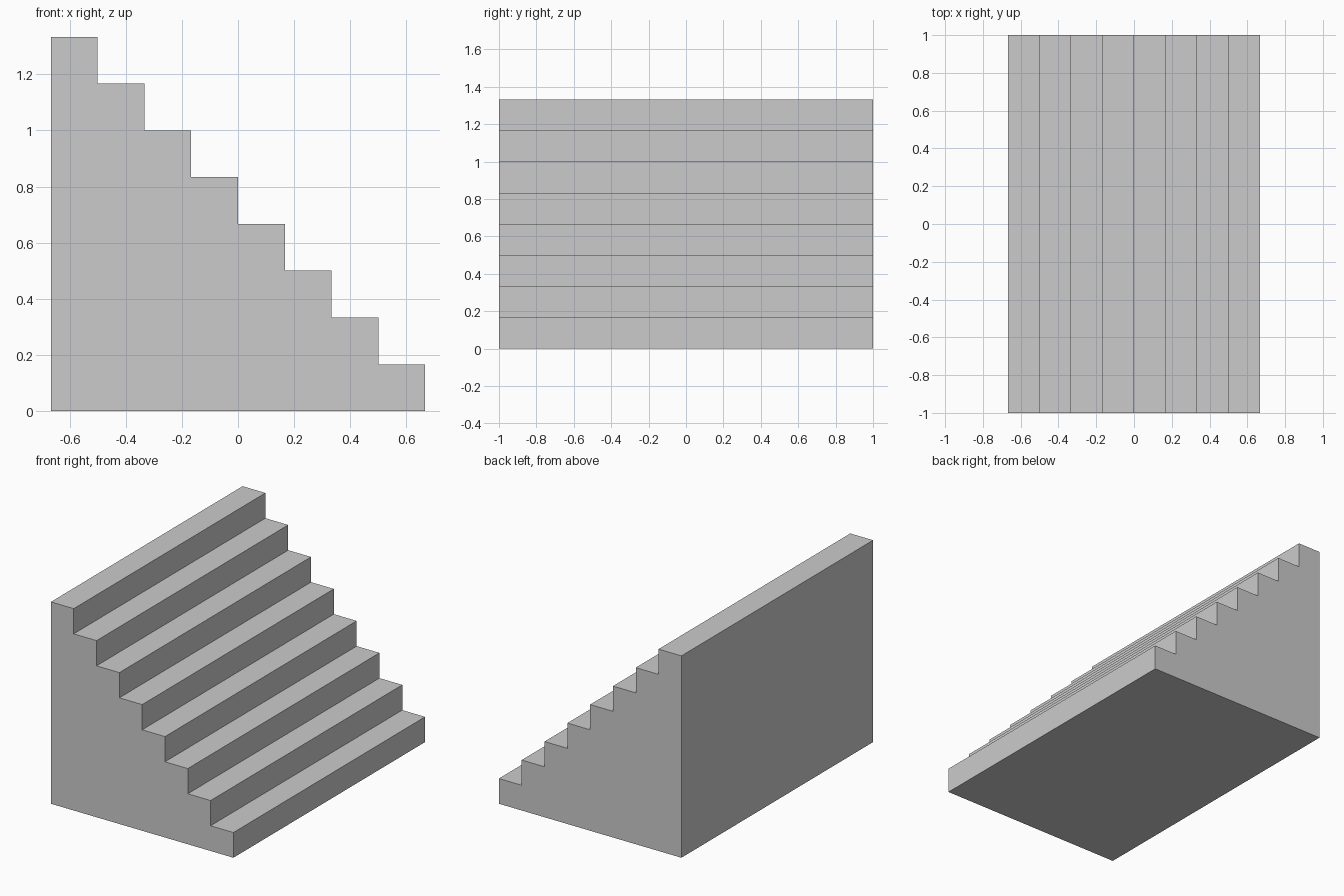
import bpy
import bmesh

if "Cube" in bpy.data.objects:
    bpy.data.objects.remove(bpy.data.objects["Cube"])

STEPS = 8
SIZE = 1 / 6          # tread depth and riser height
WIDTH = 2.0
LEFT = -STEPS * SIZE / 2

# Side profile: base corners, then the steps climbing from right to left
profile = [(LEFT, 0), (-LEFT, 0)]
for i in range(STEPS):
    x, z = -LEFT - i * SIZE, (i + 1) * SIZE
    profile += [(x, z), (x - SIZE, z)]

# Solid staircase: profile extruded across the width
bm = bmesh.new()
side = bm.faces.new([bm.verts.new((x, -WIDTH / 2, z)) for x, z in profile])
ext = bmesh.ops.extrude_face_region(bm, geom=[side], use_keep_orig=True)
moved = [v for v in ext["geom"] if isinstance(v, bmesh.types.BMVert)]
bmesh.ops.translate(bm, verts=moved, vec=(0, WIDTH, 0))
bmesh.ops.recalc_face_normals(bm, faces=bm.faces)

mesh = bpy.data.meshes.new("staircase")
bm.to_mesh(mesh)
bm.free()
bpy.context.collection.objects.link(bpy.data.objects.new("staircase", mesh))
